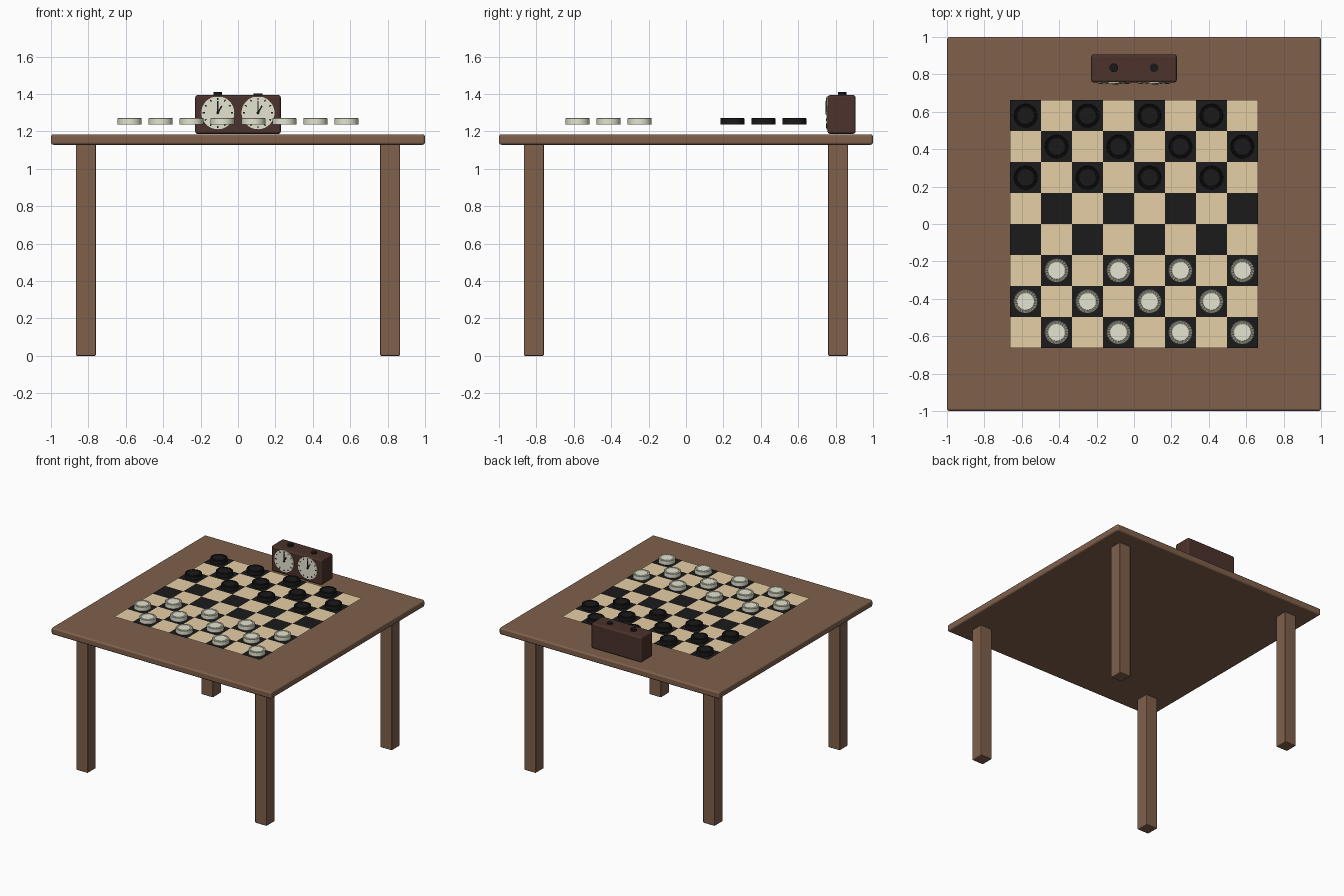
import bpy, bmesh, math
from mathutils import Matrix

if "Cube" in bpy.data.objects:
    bpy.data.objects.remove(bpy.data.objects["Cube"])


def material(name, rgb):
    m = bpy.data.materials.new(name)
    m.diffuse_color = (*rgb, 1)
    m.use_nodes = True
    m.node_tree.nodes["Principled BSDF"].inputs["Base Color"].default_value = m.diffuse_color
    return m


WOOD = material("brown wood", (0.212, 0.117, 0.071))
CASE = material("dark red wood", (0.072, 0.032, 0.025))
TAN = material("tan square", (0.79, 0.62, 0.38))
DARK = material("black square", (0.011, 0.011, 0.011))
IVORY = material("ivory", (0.78, 0.78, 0.64))
BLACK = material("black", (0.010, 0.010, 0.011))


def finish(name, bm, *mats):
    bmesh.ops.recalc_face_normals(bm, faces=bm.faces)
    me = bpy.data.meshes.new(name)
    bm.to_mesh(me)
    bm.free()
    for m in mats:
        me.materials.append(m)
    ob = bpy.data.objects.new(name, me)
    bpy.context.collection.objects.link(ob)
    return ob


def box(name, center, size, mat, bevel=0.0, segments=3):
    bm = bmesh.new()
    bmesh.ops.create_cube(bm, size=1)
    bmesh.ops.scale(bm, vec=size, verts=bm.verts)
    ob = finish(name, bm, mat)
    ob.location = center
    if bevel:
        mod = ob.modifiers.new("bevel", 'BEVEL')
        mod.width = bevel
        mod.segments = segments
        mod.harden_normals = True
        for p in ob.data.polygons:
            p.use_smooth = True
    return ob


def disc(name, center, radius, depth, mat, facing_front=False, sides=32):
    bm = bmesh.new()
    bmesh.ops.create_cone(bm, cap_ends=True, segments=sides,
                          radius1=radius, radius2=radius, depth=depth)
    if facing_front:
        bmesh.ops.rotate(bm, matrix=Matrix.Rotation(math.pi / 2, 3, 'X'), verts=bm.verts)
    ob = finish(name, bm, mat)
    ob.location = center
    return ob


# Table top and four legs
box("table_top", (0, 0, 1.156), (2, 2, 0.056), WOOD, 0.014)
for sx in (-1, 1):
    for sy in (-1, 1):
        box("table_leg", (sx * 0.813, sy * 0.813, 0.566), (0.106, 0.106, 1.132), WOOD, 0.006)

# Checkered board, a thin sheet held above the table, level with the piece bases
CELL = 0.1655
HALF = CELL * 4
BOARD_Z = 1.235
bm = bmesh.new()
bmesh.ops.create_grid(bm, x_segments=8, y_segments=8, size=HALF)
for f in bm.faces:
    c = f.calc_center_median()
    col, row = int((c.x + HALF) / CELL), int((c.y + HALF) / CELL)
    f.material_index = (col + row) % 2
finish("board_squares", bm, TAN, DARK).location.z = BOARD_Z


# Draughts piece: smooth side, radially ridged ring and plain centre on both ends
def piece_mesh(name, mat):
    n = 96
    half = [(0.046, 0.0165, False), (0.048, 0.0165, True), (0.060, 0.0165, True),
            (0.062, 0.0175, False), (0.064, 0.0155, False)]
    profile = [(r, -z, g) for r, z, g in half] + [(r, z, g) for r, z, g in reversed(half)]
    bm = bmesh.new()
    rings = []
    for r, z, grooved in profile:
        ring = []
        for i in range(n):
            a = 2 * math.pi * i / n
            zz = z - math.copysign(0.004, z) if grooved and i % 4 < 2 else z
            ring.append(bm.verts.new((r * math.cos(a), r * math.sin(a), zz)))
        rings.append(ring)
    for lo, hi in zip(rings, rings[1:]):
        for i in range(n):
            j = (i + 1) % n
            bm.faces.new((lo[i], lo[j], hi[j], hi[i]))
    bm.faces.new(rings[0][::-1])
    bm.faces.new(rings[-1])
    bmesh.ops.recalc_face_normals(bm, faces=bm.faces)
    me = bpy.data.meshes.new(name)
    bm.to_mesh(me)
    bm.free()
    me.materials.append(mat)
    return me


light_mesh = piece_mesh("light_piece", IVORY)
dark_mesh = piece_mesh("dark_piece", BLACK)
for row in (0, 1, 2, 5, 6, 7):
    for col in range(8):
        if (row + col) % 2:
            me = light_mesh if row < 3 else dark_mesh
            ob = bpy.data.objects.new(me.name, me)
            ob.location = ((col - 3.5) * CELL, (row - 3.5) * CELL, 1.253)
            bpy.context.collection.objects.link(ob)

# Twin clock: case, dials, ticks, hands and buttons
FRONT = 0.757
box("clock_case", (0, 0.832, 1.290), (0.458, 0.150, 0.208), CASE, 0.014)


def hand(x, z, angle, length, width):
    ob = box("clock_hand", (x + math.sin(angle) * length * 0.45, FRONT - 0.008,
                            z + math.cos(angle) * length * 0.45),
             (width, 0.004, length), BLACK)
    ob.rotation_euler.y = angle


for x, top in ((-0.108, 1.411), (0.107, 1.402)):
    z = 1.299
    disc("clock_dial", (x, FRONT - 0.002, z), 0.088, 0.009, IVORY, True, 48)
    for h in range(12):
        a = h * math.pi / 6
        tick = box("hour_mark", (x + 0.075 * math.sin(a), FRONT - 0.006, z + 0.075 * math.cos(a)),
                   (0.007, 0.004, 0.011), BLACK)
        tick.rotation_euler.y = a
    hand(x, z, 0, 0.066, 0.006)
    hand(x, z, math.pi / 6, 0.045, 0.008)
    disc("hand_pivot", (x, FRONT - 0.008, z), 0.008, 0.006, BLACK, True, 16)
    disc("clock_button", (x, 0.835, (top + 1.385) / 2), 0.023, top - 1.385, BLACK)

# Smooth shading with sharp edges kept on round parts
for ob in bpy.context.scene.objects:
    ob.select_set(not ob.modifiers)
bpy.context.view_layer.objects.active = bpy.data.objects["board_squares"]
bpy.ops.object.shade_smooth_by_angle(angle=math.radians(30))
